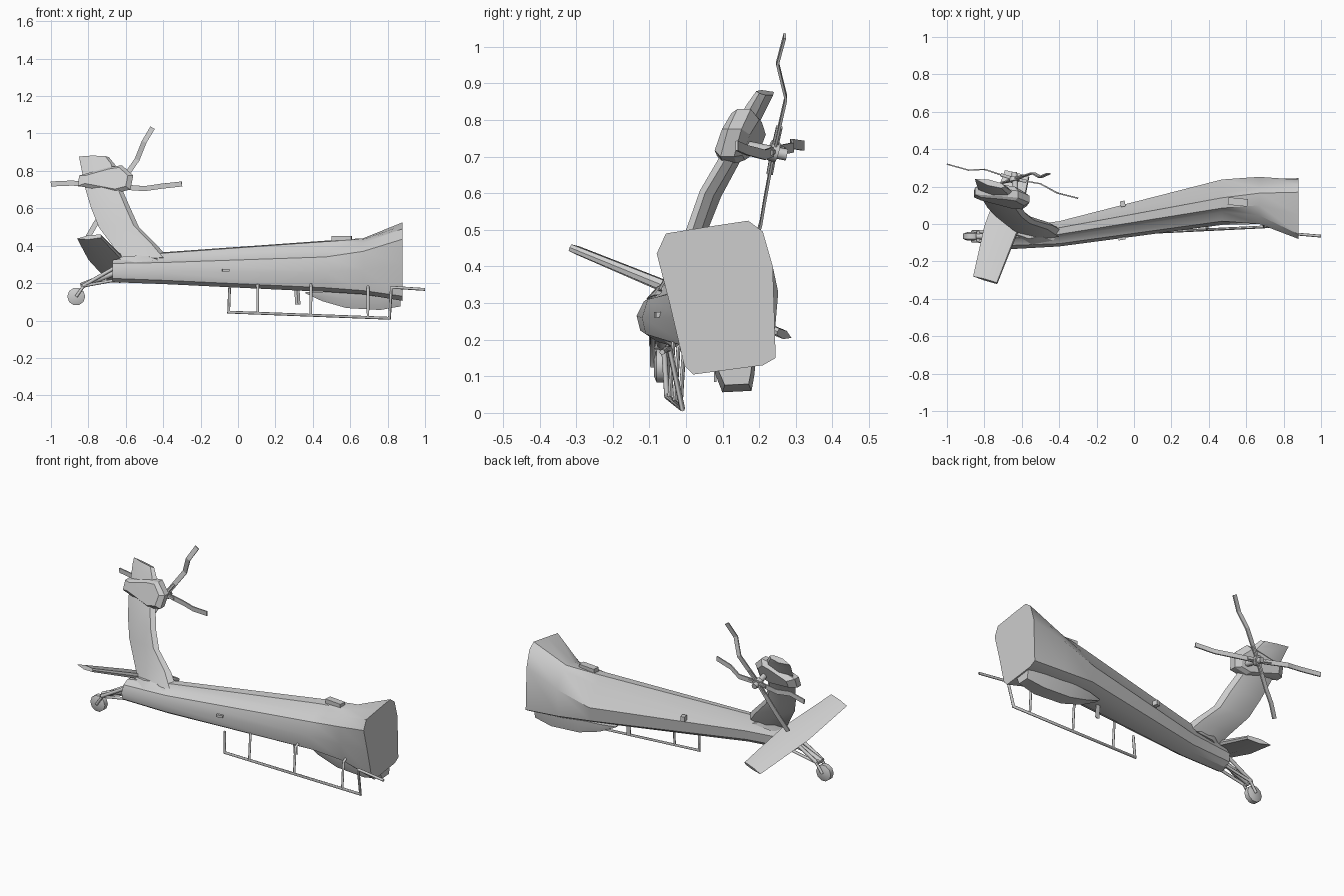
import bpy, bmesh, math
from mathutils import Vector

if "Cube" in bpy.data.objects:
    bpy.data.objects.remove(bpy.data.objects["Cube"])

grey = bpy.data.materials.new("plain_grey")
grey.diffuse_color = (0.61, 0.61, 0.61, 1)
grey.use_nodes = True
grey.node_tree.nodes["Principled BSDF"].inputs["Base Color"].default_value = grey.diffuse_color


def finish(name, bm, angle=30):
    bmesh.ops.recalc_face_normals(bm, faces=bm.faces)
    me = bpy.data.meshes.new(name)
    bm.to_mesh(me)
    bm.free()
    me.materials.append(grey)
    ob = bpy.data.objects.new(name, me)
    bpy.context.collection.objects.link(ob)
    bpy.ops.object.select_all(action='DESELECT')
    ob.select_set(True)
    bpy.context.view_layer.objects.active = ob
    bpy.ops.object.shade_smooth_by_angle(angle=math.radians(angle))
    return ob


def loft(name, rings, angle=30):
    """Skin equal-length rings of points and cap both ends."""
    bm = bmesh.new()
    vs = [[bm.verts.new(p) for p in r] for r in rings]
    n = len(vs[0])
    for a, b in zip(vs, vs[1:]):
        for i in range(n):
            j = (i + 1) % n
            bm.faces.new((a[i], a[j], b[j], b[i]))
    bm.faces.new(vs[0])
    bm.faces.new(vs[-1][::-1])
    return finish(name, bm, angle)


def tube(name, pts, r, sides=8):
    """Round bar with mitred bends through the points."""
    pts = [Vector(p) for p in pts]
    rings = []
    for i, p in enumerate(pts):
        d0 = (p - pts[i - 1]).normalized() if i else (pts[1] - p).normalized()
        d1 = (pts[i + 1] - p).normalized() if i < len(pts) - 1 else d0
        d = (d0 + d1).normalized()
        u = d.cross(Vector((0, 1, 0))).normalized()
        v = d.cross(u)
        s = 1 / max(0.5, d.dot(d0))
        rings.append([p + (u * s * math.cos(t) + v * math.sin(t)) * r
                      for t in (2 * math.pi * k / sides for k in range(sides))])
    return loft(name, rings, 50)


def foil(le, te, thick, normal, nose=0.12):
    """Six-point wing section from leading to trailing edge."""
    le, te, n = Vector(le), Vector(te), Vector(normal).normalized() * thick / 2
    a, b = le.lerp(te, nose), le.lerp(te, 0.55)
    return [le, a + n * 0.8, b + n, te, b - n, a - n * 0.8]


def box(name, centre, size, yaw=0.0, roll=0.0):
    bm = bmesh.new()
    bmesh.ops.create_cube(bm, size=1)
    ob = finish(name, bm)
    ob.location, ob.scale, ob.rotation_euler = centre, size, (roll, 0, yaw)
    return ob


# Boom: cross-sections (y, z) from the flared front end to the tail
boom = {
    0.88: [(.02, .105), (-.005, .13), (-.045, .30), (-.08, .435), (-.055, .49), (.05, .507),
           (.17, .525), (.21, .495), (.237, .40), (.245, .15), (.21, .13)],
    0.67: [(.06, .14), (.025, .16), (.0, .27), (.0, .37), (.045, .415), (.1, .435),
           (.165, .44), (.195, .42), (.252, .33), (.238, .165), (.2, .142)],
    0.47: [(.06, .153), (.02, .175), (-.005, .26), (.015, .34), (.065, .37), (.085, .422),
           (.14, .427), (.163, .375), (.238, .27), (.222, .185), (.18, .16)],
    -0.4: [(-.08, .195), (-.11, .215), (-.12, .26), (-.105, .31), (-.07, .325), (-.055, .36),
           (-.02, .365), (-.012, .33), (.015, .28), (.005, .225), (-.025, .2)],
    -0.67: [(-.095, .205), (-.125, .225), (-.135, .265), (-.115, .305), (-.085, .322), (-.075, .324),
            (-.055, .324), (-.045, .32), (-.022, .285), (-.025, .235), (-.05, .21)],
}
loft("boom", [[(x, y, z) for y, z in s] for x, s in boom.items()], 35)

# Belly fairing under the flare
belly = []
for x, w, h in ((.36, .015, .005), (.45, .04, .045), (.58, .052, .078), (.76, .055, .083), (.87, .045, .06)):
    top, yc = .15 - .03 * (x - .4), .135
    belly.append([(x, yc + w * c, top - h * s) for c, s in
                  ((-1.1, -.1), (-1, .4), (-.65, 1), (.8, .95), (.95, .4), (1, -.1))])
loft("belly_fairing", belly, 40)

# Tail fin, leaning back and sideways
lean = (.1, 1, -.42)
loft("fin", [foil(le, te, t, lean) for le, te, t in (
    ((-.37, -.045, .33), (-.61, -.06, .31), .06),
    ((-.43, -.01, .40), (-.67, -.015, .40), .052),
    ((-.53, .018, .50), (-.745, .045, .50), .05),
    ((-.575, .052, .60), (-.785, .09, .60), .05),
    ((-.61, .10, .68), (-.815, .14, .70), .05),
    ((-.655, .175, .83), (-.845, .22, .85), .045),
    ((-.69, .20, .873), (-.85, .24, .877), .035))], 30)

# Gearbox housing: one outline at four depths along the tilted axis
outline = [(-.85, .775), (-.855, .72), (-.65, .682), (-.575, .70), (-.56, .775), (-.62, .83), (-.69, .82)]
cx, cz = -.69, .755
loft("gearbox", [[(cx + (x - cx) * s, d + .3 * (z - cz) - .15 * (x - cx), z + (z - cz) * (s - 1) - dz)
                  for x, z in outline]
                 for d, s, dz in ((.112, .78, -.005), (.128, 1, 0), (.165, 1, 0), (.188, .75, .01))], 25)

# Tail rotor shaft, hub and four cranked blades
hub = Vector((-.64, .24, .715))
tube("rotor_shaft", [(-.63, .13, .735), (-.64, .275, .705)], .016, 10)
tube("rotor_hub", [(-.638, .228, .718), (-.641, .25, .712)], .028, 12)
blades = [
    [(-.80, .292, .725), (-.885, .288, .735), (-1.0, .32, .73)],
    [(-.50, .215, .705), (-.41, .165, .718), (-.30, .138, .73)],
    [(-.54, .273, .86), (-.502, .25, .955), (-.457, .27, 1.03)],
    [(-.72, .215, .58), (-.76, .205, .52), (-.80, .185, .45)],
]
for k, path in enumerate(blades):
    pts = [hub] + [Vector(p) for p in path]
    rings = []
    for i, p in enumerate(pts):
        d = (pts[min(i + 1, 3)] - pts[max(i - 1, 0)]).normalized()
        c = d.cross(Vector((0, 1, 0))).normalized()
        n = c.cross(d) * .0035
        w = c * .0135
        rings.append([p + w + n, p - w + n, p - w - n, p + w - n])
    loft(f"rotor_blade_{k + 1}", rings, 20)
    tube(f"blade_grip_{k + 1}", [hub, hub.lerp(pts[1], .45)], .010, 6)

# Stabilizer slab through the tail
up = (0, .38, .92)
loft("stabilizer", [foil(le, te, t, up, .03) for le, te, t in (
    ((-.73, -.318, .452), (-.86, -.28, .438), .024),
    ((-.615, -.03, .335), (-.80, -.01, .325), .036),
    ((-.56, .25, .222), (-.69, .288, .205), .024))], 30)

# Tail wheel with fork and struts
wheel_at = Vector((-.865, -.066, .128))
wheel = [[wheel_at + Vector((r * math.cos(t), y, r * math.sin(t)))
          for t in (math.pi * k / 5 for k in range(10))]
         for y, r in ((-.022, .028), (-.014, .048), (.014, .048), (.022, .028))]
loft("tail_wheel", wheel, 40)
for side in (-1, 1):
    y = -.066 + side * .025
    tube("wheel_fork", [(-.865, y, .128), (-.825, y, .185), (-.66, y, .215)], .008)
    tube("upper_strut", [(-.83, y, .185), (-.655, y, .285)], .010)
tube("shock_strut", [(-.84, -.066, .185), (-.66, -.07, .255)], .016)
tube("fork_bridge", [(-.83, -.093, .185), (-.83, -.038, .187)], .012)

# Guard rail below with posts and forward probe
tube("guard_rail", [(-.045, -.06, .175), (-.05, -.052, .045), (.81, -.010, .012),
                    (.82, -.045, .175), (.85, -.052, .176), (1.0, -.065, .166)], .0075)
for x, top in ((.105, .19), (.39, .18), (.695, .17)):
    f = (x + .05) / .86
    y = -.052 + .042 * f
    tube("rail_post", [(x, y, .045 - .033 * f), (x, y + .01, top), (x, y + .05, top + .02)], .0065)

# Small fittings
box("top_intake", (.555, .118, .435), (.105, .04, .032), -.1)
box("back_fitting", (-.06, .108, .30), (.026, .03, .028), .2)
box("front_step", (-.065, -.077, .268), (.038, .016, .014), .17)
loft("blade_antenna", [[(x - .014 + o, .08 + w, z), (x + o, .08 - w, z), (x + .014 + o, .08 + w, z)]
                       for x, o, w, z in ((.315, 0, .005, .165), (.32, 0, .003, .085))])
loft("fin_root_fairing", [foil(le, te, t, (0, 1, 0)) for le, te, t in (
    ((-.40, -.045, .325), (-.66, -.07, .30), .10), ((-.48, -.04, .352), (-.63, -.055, .34), .06))])
